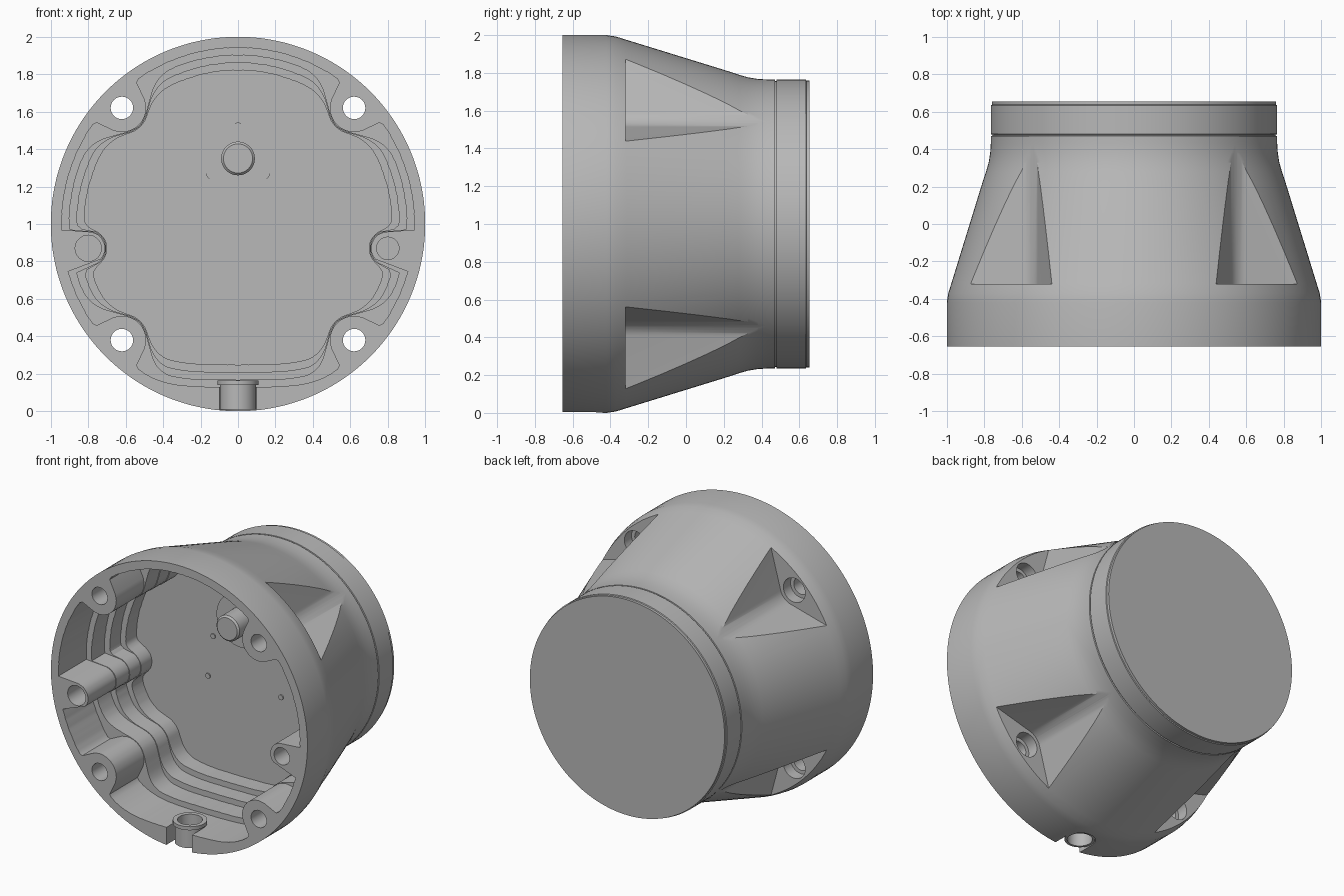
import bpy, bmesh, math
from mathutils import Vector

cube = bpy.data.objects.get("Cube")
if cube:
    bpy.data.objects.remove(cube)

grey = bpy.data.materials.new("mid grey")
grey.use_nodes = True
colour = (0.48, 0.48, 0.48, 1)
grey.diffuse_color = colour
grey.node_tree.nodes["Principled BSDF"].inputs["Base Color"].default_value = colour

AXIS_Z = 1.0                      # height of the main axis
SCREW_U = 0.877                   # radial distance of the corner screws
FLOOR = 0.04                      # depth of the cavity floor
FRONT, BACK = -0.655, 0.655


def loft(name, rings, closed=False):
    """Skin a list of equal rings, capped at both ends unless closed."""
    bm = bmesh.new()
    loops = [[bm.verts.new(p) for p in ring] for ring in rings]
    pairs = list(zip(loops, loops[1:]))
    if closed:
        pairs.append((loops[-1], loops[0]))
    for a, b in pairs:
        for i in range(len(a)):
            bm.faces.new((a[i - 1], a[i], b[i], b[i - 1]))
    if not closed:
        bm.faces.new(loops[0])
        bm.faces.new(loops[-1])
    bmesh.ops.recalc_face_normals(bm, faces=bm.faces)
    mesh = bpy.data.meshes.new(name)
    bm.to_mesh(mesh)
    bm.free()
    mesh.materials.append(grey)
    obj = bpy.data.objects.new(name, mesh)
    bpy.context.collection.objects.link(obj)
    return obj


def lathe(name, profile, x=0, z=AXIS_Z, n=32, closed=False):
    """Turn (radius, y) pairs about an axis running front to back."""
    turn = [math.tau * i / n for i in range(n)]
    return loft(name, [[Vector((x + r * math.cos(t), y, z + r * math.sin(t))) for t in turn]
                       for r, y in profile], closed)


def upright(name, profile, y, n=40, closed=False):
    """Turn (radius, z) pairs about a vertical axis."""
    turn = [math.tau * i / n for i in range(n)]
    return loft(name, [[Vector((r * math.cos(t), y + r * math.sin(t), z)) for t in turn]
                       for r, z in profile], closed)


def select_only(obj):
    bpy.ops.object.select_all(action='DESELECT')
    obj.select_set(True)
    bpy.context.view_layer.objects.active = obj


def cut(obj, cutter):
    cutter.hide_render = True
    mod = obj.modifiers.new("cut", 'BOOLEAN')
    mod.operation, mod.solver, mod.object = 'DIFFERENCE', 'EXACT', cutter
    select_only(obj)
    bpy.ops.object.modifier_apply(modifier=mod.name)
    bpy.data.objects.remove(cutter)


def smooth(obj, angle=28):
    select_only(obj)
    bpy.ops.object.shade_smooth_by_angle(angle=math.radians(angle))


# Cavity outline: a round with a flat bottom, filleted around the bosses
def smin(a, b, k=0.07):
    h = max(k - abs(a - b), 0) / k
    return min(a, b) - h * h * k / 4


def capsule(p, a, b):
    d = b - a
    t = min(max((p - a).dot(d) / d.length_squared, 0), 1)
    return (p - a - d * t).length


def clearance(p, level):
    q = Vector((abs(p.x), p.y))
    d = smin(0.94 - 0.04 * level - p.length, p.y + 0.87 - 0.04 * level)
    side = (q - Vector((0.8, -0.13))).length - 0.09 - 0.004 * level
    corner = Vector((abs(p.x), abs(p.y)))
    seat = Vector((0.62, 0.62))
    if level:
        arm = Vector((0.54, 0.91))
        boss = min(capsule(corner, seat, arm), capsule(corner, seat, arm.yx))
    else:
        boss = (corner - seat).length
    return smin(smin(d, side), boss - 0.13 - 0.004 * level)


def outline(level, n=288):
    points = []
    for i in range(n):
        t = math.tau * (i + 0.5) / n
        ray = Vector((math.cos(t), math.sin(t)))
        r = 0.55
        while clearance(ray * r, level) > 0:
            r += 0.002
        points.append(ray * r)
    return points


# Main housing
housing = lathe("housing", [
    (1, FRONT), (1, -0.42), (0.992, -0.37), (0.975, -0.315), (0.81, 0.22), (0.79, 0.28),
    (0.776, 0.33), (0.768, 0.38), (0.765, 0.43), (0.765, 0.47), (0.757, 0.472),
    (0.757, 0.478), (0.765, 0.48), (0.765, 0.634), (0.759, 0.637), (0.759, BACK)], n=144)

# Stepped cavity
rings, start = [], -0.8
for level, end in enumerate((-0.345, -0.2, -0.08, FLOOR)):
    shape = outline(level)
    rings += [[Vector((p.x, y, p.y + AXIS_Z)) for p in shape] for y in (start, end)]
    start = end
cut(housing, loft("cavity_cutter", rings))

# Screw pockets and counterbored screw holes at the four corners
for quarter in range(4):
    turn = math.radians(45 + 90 * quarter)
    u = Vector((math.cos(turn), 0, math.sin(turn)))
    v = Vector((-math.sin(turn), 0, math.cos(turn)))
    flat = [(SCREW_U + 0.11 * math.cos(math.radians(a)), 0.11 * math.sin(math.radians(a)))
            for a in range(150, 211, 6)]
    first, last = flat[0], flat[-1]
    flat = [(first[0] + 0.3, first[1] + 0.52)] + flat + [(last[0] + 0.3, last[1] - 0.52)]
    base = Vector((0, 0, AXIS_Z))
    cut(housing, loft("pocket_cutter", [[base + u * a + v * b + Vector((0, y, 0)) for a, b in flat]
                                        for y in (-0.32, 0.42)]))
    seat = base + u * SCREW_U
    cut(housing, lathe("screw_hole_cutter", [(0.06, -0.8), (0.06, -0.4), (0.085, -0.4),
                                             (0.085, -0.3)], seat.x, seat.z))

# Blind holes in the side bosses
for x, radius in ((-0.8, 0.07), (0.8, 0.06)):
    cut(housing, lathe("side_hole_cutter", [(radius, -0.8), (radius, -0.42)], x, 0.87))

# Slot through the bottom rim for the cable bush
bush_y = -0.535
arc = [math.pi * i / 16 for i in range(17)]
slot = [(0.1 * math.cos(t), bush_y + 0.1 * math.sin(t)) for t in arc] + [(-0.1, -0.8), (0.1, -0.8)]
cut(housing, loft("slot_cutter", [[Vector((x, y, z)) for x, y in slot] for z in (-0.1, 0.2)]))
smooth(housing)

smooth(upright("cable_bush", [(0.08, 0.008), (0.097, 0.008), (0.097, 0.14), (0.11, 0.14),
                              (0.11, 0.165), (0.08, 0.165)], bush_y, closed=True))

# Shaft plate, shaft and its three screws on the cavity floor
plate_z = 1.35
smooth(lathe("shaft_plate", [(0.19, FLOOR + 0.01), (0.19, FLOOR - 0.008)], 0, plate_z, 64))
smooth(lathe("shaft", [(0.09, FLOOR), (0.09, -0.11), (0.078, -0.122)], 0, plate_z, 48))
for k in range(3):
    t = math.radians(90 + 120 * k)
    smooth(lathe("plate_screw", [(0.034, FLOOR), (0.034, FLOOR - 0.014), (0.018, FLOOR - 0.014),
                                 (0.018, FLOOR)], 0.158 * math.cos(t),
                 plate_z + 0.158 * math.sin(t), 24, True))

# Small pins on the cavity floor
for x, z in ((-0.22, 1.18), (0.285, 1.18), (-0.26, 0.89), (0.31, 0.89)):
    smooth(lathe("floor_pin", [(0.018, FLOOR + 0.01), (0.018, FLOOR - 0.008)], x, z, 20))
